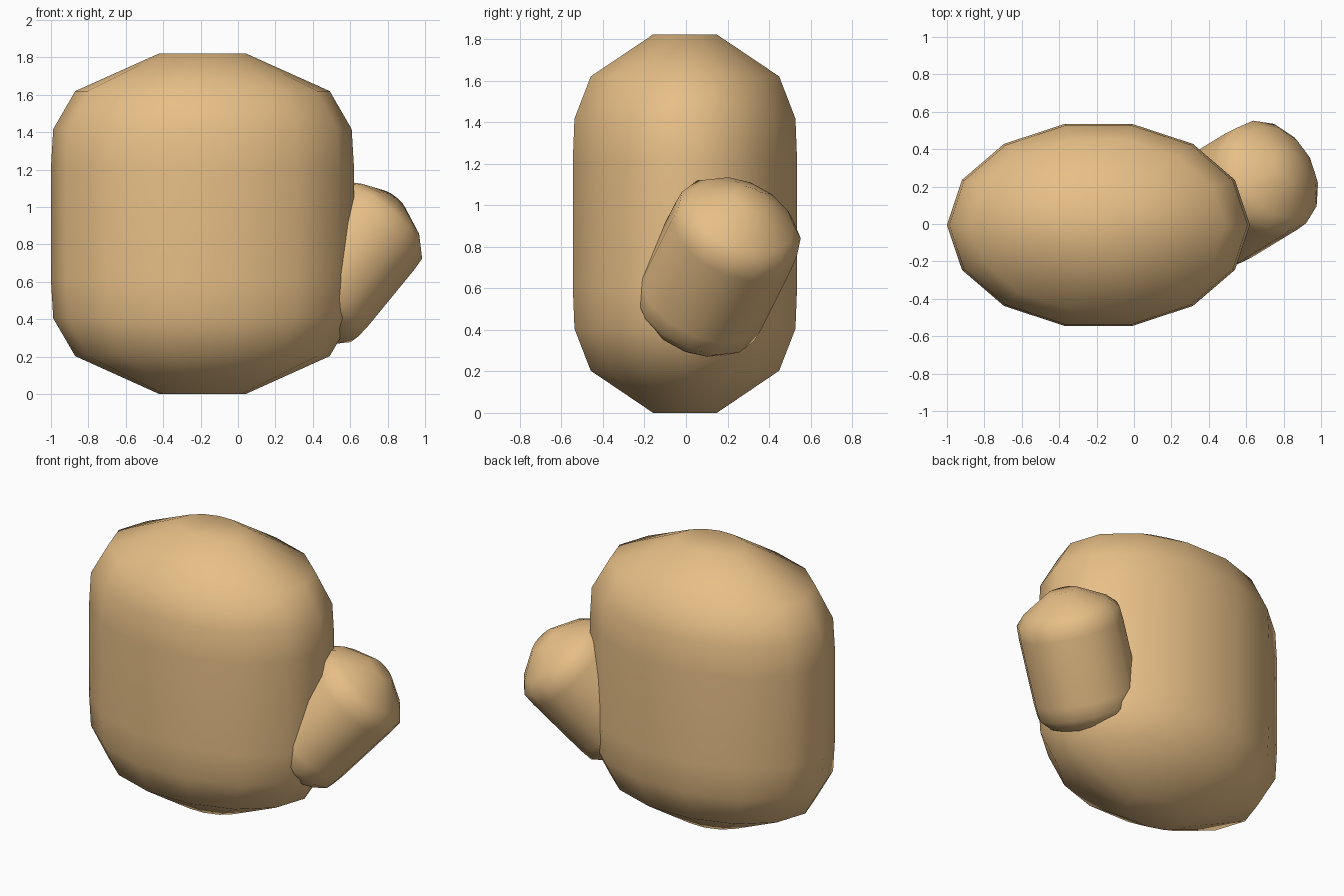
import bpy, bmesh
from math import cos, sin, pi
from mathutils import Vector

if "Cube" in bpy.data.objects:
    bpy.data.objects.remove(bpy.data.objects["Cube"])

SIDES = 14
mat = bpy.data.materials.new("tan")
mat.diffuse_color = (0.8, 0.52, 0.24, 1)
mat.use_nodes = True
mat.node_tree.nodes["Principled BSDF"].inputs["Base Color"].default_value = mat.diffuse_color


def rounded_barrel(name, profile, rx, ry, location, axis=(0, 0, 1)):
    """Loft of elliptical rings; profile holds (height, radius ratio)."""
    bm = bmesh.new()
    rings = []
    for z, k in profile:
        rings.append([bm.verts.new((rx * k * cos(2 * pi * i / SIDES),
                                    ry * k * sin(2 * pi * i / SIDES), z))
                      for i in range(SIDES)])
    for a, b in zip(rings, rings[1:]):
        for i in range(SIDES):
            j = (i + 1) % SIDES
            bm.faces.new((a[i], a[j], b[j], b[i]))
    bm.faces.new(rings[0][::-1])
    bm.faces.new(rings[-1])
    for f in bm.faces:
        f.smooth = True
    mesh = bpy.data.meshes.new(name)
    bm.to_mesh(mesh)
    bm.free()
    mesh.materials.append(mat)
    obj = bpy.data.objects.new(name, mesh)
    bpy.context.collection.objects.link(obj)
    obj.location = location
    obj.rotation_mode = 'QUATERNION'
    obj.rotation_quaternion = Vector((0, 0, 1)).rotation_difference(Vector(axis))
    return obj


# Large upright oval body
rounded_barrel("body",
               [(0, 0.284), (0.203, 0.84), (0.405, 0.985), (0.61, 1),
                (1.213, 1), (1.417, 0.985), (1.62, 0.84), (1.822, 0.284)],
               0.81, 0.554, (-0.19, -0.005, 0))

# Small tilted stub, partly sunk in the body's right side
rounded_barrel("side_stub",
               [(-0.58, 0.284), (-0.48, 0.81), (-0.415, 0.985), (-0.33, 1),
                (0.08, 1), (0.16, 0.985), (0.22, 0.81), (0.32, 0.284)],
               0.322, 0.322, (0.637, 0.2, 0.796), (0.59, 0.36, 0.72))
